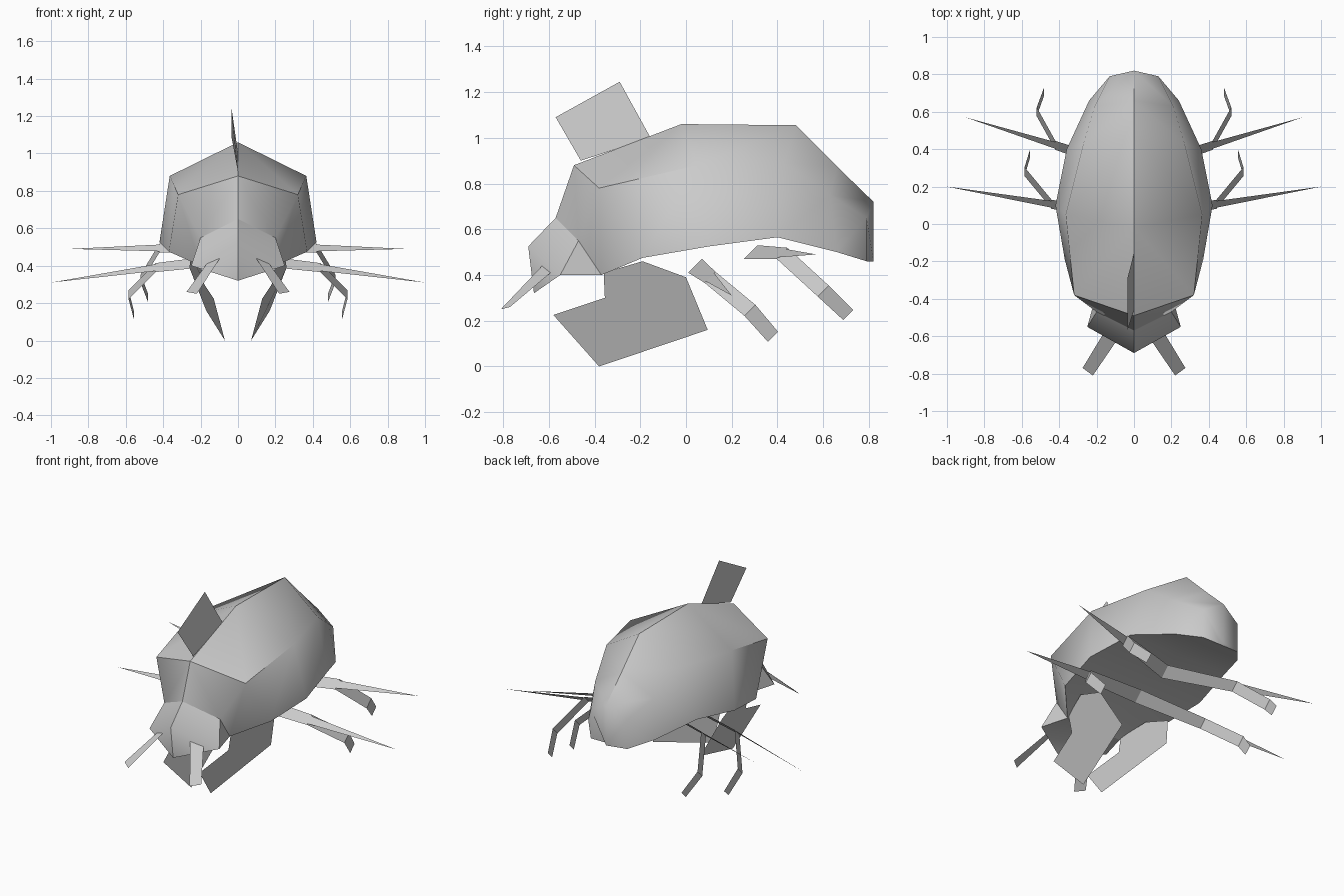
import bpy
import bmesh
import math
from mathutils import Vector

default_cube = bpy.data.objects.get("Cube")
if default_cube:
    bpy.data.objects.remove(default_cube)


def make_material(name, colour):
    material = bpy.data.materials.new(name)
    material.use_nodes = True
    material.diffuse_color = colour
    material.node_tree.nodes["Principled BSDF"].inputs["Base Color"].default_value = colour
    return material


grey = make_material("plain grey", (0.6, 0.6, 0.6, 1))


def finish(name, bm, smooth_angle=None, mirror=False):
    """Turn a bmesh into a named object, mirrored across x when asked."""
    if mirror:
        geometry = bm.verts[:] + bm.edges[:] + bm.faces[:]
        bmesh.ops.mirror(bm, geom=geometry, axis='X', merge_dist=0.001)
    bmesh.ops.remove_doubles(bm, verts=bm.verts[:], dist=0.0005)
    bmesh.ops.recalc_face_normals(bm, faces=bm.faces[:])
    mesh = bpy.data.meshes.new(name)
    bm.to_mesh(mesh)
    bm.free()
    mesh.materials.append(grey)
    obj = bpy.data.objects.new(name, mesh)
    bpy.context.collection.objects.link(obj)
    if smooth_angle:
        bpy.ops.object.select_all(action='DESELECT')
        obj.select_set(True)
        bpy.context.view_layer.objects.active = obj
        bpy.ops.object.shade_smooth_by_angle(angle=math.radians(smooth_angle))
    return obj


def add_face(bm, points):
    """Add one face, dropping corners that repeat."""
    corners = []
    for point in points:
        if point not in corners:
            corners.append(point)
    if len(corners) > 2:
        bm.faces.new([bm.verts.new(corner) for corner in corners])


def loft(bm, rings):
    for first, second in zip(rings, rings[1:]):
        for i in range(len(first) - 1):
            add_face(bm, [first[i], first[i + 1], second[i + 1], second[i]])


def with_belly(ring):
    """Close a half ring with a point on the centre line under it."""
    low = ring[-1]
    return ring + [(0, low[1], low[2])]


# Shell: half rings from tail to neck, each ridge, shoulder, lower rim
shell_rings = [
    [(0, .82, .72), (.13, .79, .65), (.13, .79, .46)],
    [(0, .66, .875), (.21, .63, .75), (.24, .66, .50)],
    [(0, .48, 1.055), (.27, .43, .89), (.36, .40, .565)],
    [(0, -.02, 1.06), (.365, .05, .88), (.42, .10, .525)],
    [(0, -.49, .88), (.32, -.38, .78), (.37, -.19, .475)],
    [(0, -.57, .65), (.20, -.47, .55), (.20, -.37, .40)],
]
rings = [with_belly(ring) for ring in shell_rings]
shell = bmesh.new()
loft(shell, rings)
add_face(shell, rings[0] + [(0, .82, .46)])
finish("shell", shell, smooth_angle=50, mirror=True)

# Head: hood running from the neck to a pointed face and chin
neck = rings[-1]
brow, cheek, chin = (0, -.69, .525), (.25, -.55, .40), (0, -.665, .32)
head = bmesh.new()
loft(head, [neck, [brow, cheek, cheek, (0, -.55, .40)]])
add_face(head, [brow, cheek, chin])
add_face(head, [chin, cheek, (0, -.55, .40)])
finish("head", head, smooth_angle=50, mirror=True)


def plate(name, points, mirror=True):
    """Thin blade made of a single outline."""
    bm = bmesh.new()
    add_face(bm, points)
    finish(name, bm, mirror=mirror)


# Back fin, leaning a little to one side
plate("back_fin", [(0, -.46, .90), (-.035, -.57, 1.09),
                   (-.035, -.29, 1.245), (0, -.155, 1.0)], mirror=False)

# Feelers under the brow and broad front digging legs
plate("feelers", [(.09, -.62, .45), (.16, -.58, .42),
                  (.275, -.77, .26), (.22, -.81, .25)])
plate("digging_legs", [(.20, -.36, .41), (.18, -.355, .30), (.13, -.58, .225),
                       (.07, -.38, 0), (.17, .095, .16), (.26, 0, .39),
                       (.25, -.19, .46)])


def strip(name, path):
    """Mirrored flat ribbon along centre points, each with a half width."""
    bm = bmesh.new()
    sides = []
    for x, y, z, half in path:
        centre, offset = Vector((x, y, z)), Vector((0, half, half))
        sides.append([tuple(centre - offset), tuple(centre + offset)])
    loft(bm, sides)
    finish(name, bm, mirror=True)


# Walking legs: thigh from the belly centre, long spike and drooping hook
legs = {
    "middle": dict(root=(0, .04, .44), elbow=(.44, .105, .39), tip=(1, .20, .31),
                   knee=(.585, .28, .245), toe=(.555, .38, .13)),
    "rear": dict(root=(0, .283, .50), elbow=(.42, .42, .495), tip=(.90, .57, .49),
                 knee=(.52, .60, .33), toe=(.48, .71, .225)),
}
for place, leg in legs.items():
    strip(place + "_thighs", [leg["root"] + (.03,), leg["elbow"] + (.024,)])
    strip(place + "_spikes", [leg["elbow"] + (.018,), leg["tip"] + (0,)])
    strip(place + "_hooks", [leg["elbow"] + (.024,), leg["knee"] + (.024,),
                             leg["toe"] + (.022,)])
